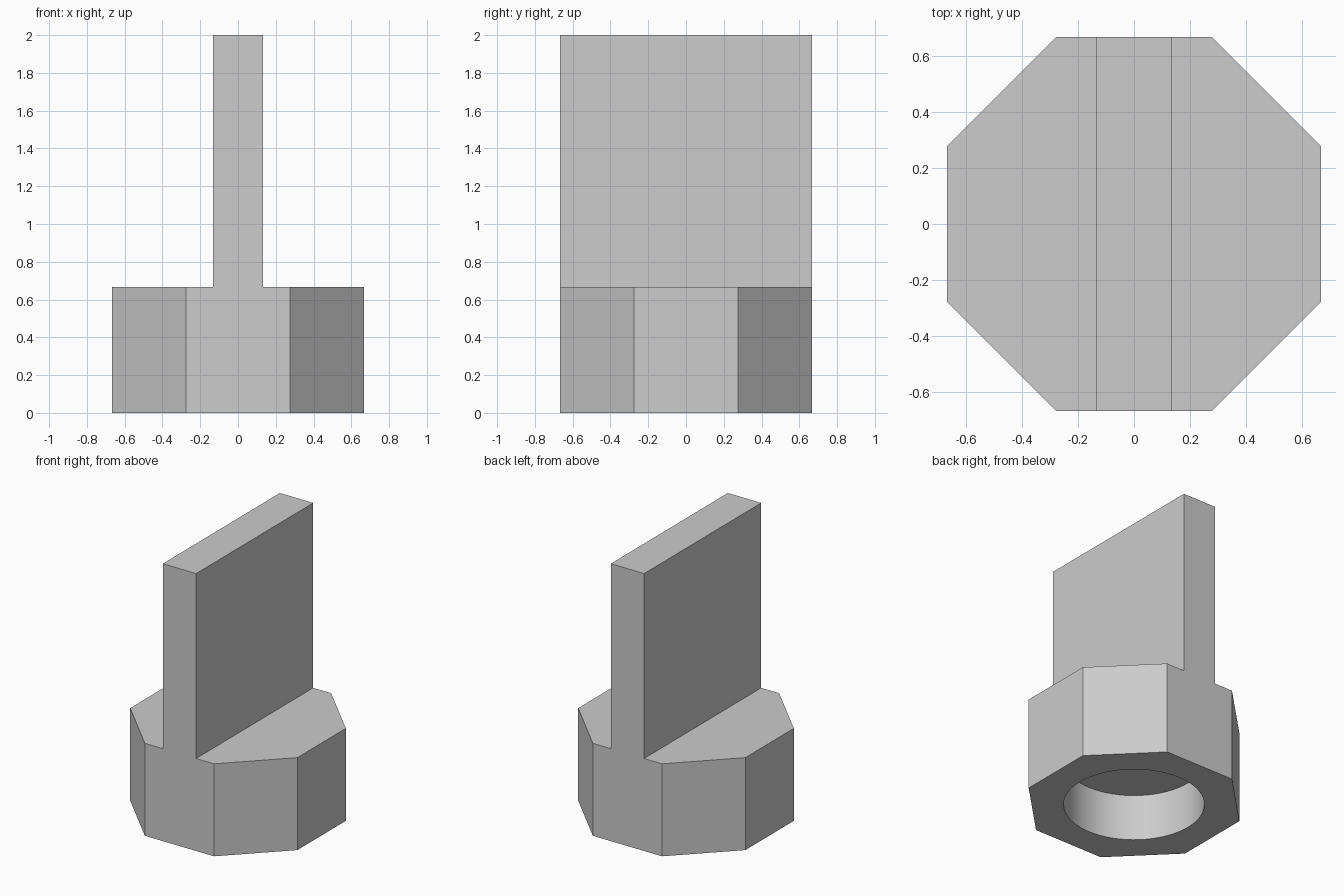
import bpy
import bmesh
from mathutils import Vector

default_cube = bpy.data.objects.get("Cube")
if default_cube:
    bpy.data.objects.remove(default_cube, do_unlink=True)

HALF = 2 / 3            # half width of the base, also its height
FIN = 0.133             # half thickness of the upright fin
HEIGHT = 2.0
CHAMFER = HALF * 0.586  # turns the square base into a regular octagon
HOLE_RADIUS = 0.46
HOLE_DEPTH = 0.333

# Plain grey plastic
grey = bpy.data.materials.new("light grey")
grey.use_nodes = True
colour = (0.604, 0.604, 0.604, 1)
grey.diffuse_color = colour
grey.node_tree.nodes["Principled BSDF"].inputs["Base Color"].default_value = colour

# Octagonal base and upright fin: an upside-down T pulled from front to back
right_side = [(HALF, 0), (HALF, HALF), (FIN, HALF), (FIN, HEIGHT)]
profile = right_side + [(-x, z) for x, z in reversed(right_side)]
bm = bmesh.new()
front = bm.faces.new([bm.verts.new((x, -HALF, z)) for x, z in profile])
pulled = bmesh.ops.extrude_face_region(bm, geom=[front], use_keep_orig=True)
moved = [v for v in pulled["geom"] if isinstance(v, bmesh.types.BMVert)]
bmesh.ops.translate(bm, verts=moved, vec=Vector((0, 2 * HALF, 0)))
bmesh.ops.recalc_face_normals(bm, faces=bm.faces)

# Cut the four corners of the base
corners = [e for e in bm.edges
           if all(abs(v.co.x) > HALF - 0.01 for v in e.verts)
           and abs(e.verts[0].co.z - e.verts[1].co.z) > 0.1]
bmesh.ops.bevel(bm, geom=corners, offset=CHAMFER, offset_type='OFFSET',
                segments=1, affect='EDGES', profile=0.5)
bmesh.ops.recalc_face_normals(bm, faces=bm.faces)

mesh = bpy.data.meshes.new("finned_base")
bm.to_mesh(mesh)
bm.free()
mesh.materials.append(grey)
body = bpy.data.objects.new("finned_base", mesh)
bpy.context.collection.objects.link(body)

# Round blind socket in the underside
bpy.ops.mesh.primitive_cylinder_add(vertices=64, radius=HOLE_RADIUS,
                                    depth=2 * HOLE_DEPTH, location=(0, 0, 0))
cutter = bpy.context.object
cutter.name = "socket_cutter"
cutter.data.materials.append(grey)
cut = body.modifiers.new("socket", 'BOOLEAN')
cut.operation = 'DIFFERENCE'
cut.solver = 'EXACT'
cut.object = cutter

bpy.ops.object.select_all(action='DESELECT')
body.select_set(True)
bpy.context.view_layer.objects.active = body
bpy.ops.object.modifier_apply(modifier=cut.name)
bpy.data.objects.remove(cutter, do_unlink=True)
bpy.ops.object.shade_smooth_by_angle()
